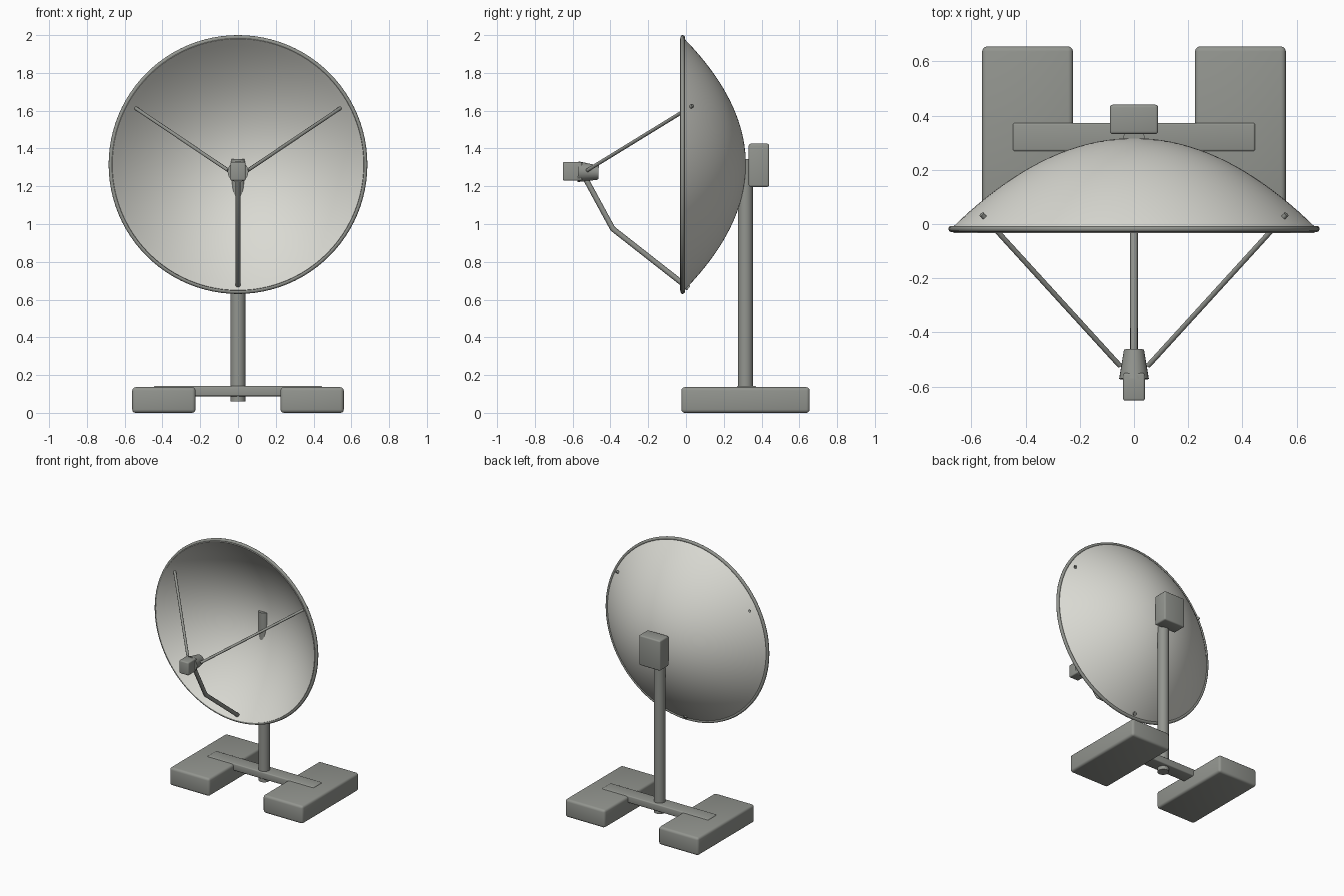
import bpy, bmesh, math
from mathutils import Vector

cube = bpy.data.objects.get("Cube")
if cube:
    bpy.data.objects.remove(cube, do_unlink=True)


def material(name, rgb):
    m = bpy.data.materials.new(name)
    m.use_nodes = True
    m.diffuse_color = (*rgb, 1)
    m.node_tree.nodes["Principled BSDF"].inputs["Base Color"].default_value = (*rgb, 1)
    return m


PALE = material("pale dish grey", (0.70, 0.70, 0.65))
GREY = material("metal grey", (0.29, 0.30, 0.275))


def finish(name, bm, mat, angle=40):
    bmesh.ops.recalc_face_normals(bm, faces=bm.faces)
    mesh = bpy.data.meshes.new(name)
    bm.to_mesh(mesh)
    bm.free()
    mesh.materials.append(mat)
    ob = bpy.data.objects.new(name, mesh)
    bpy.context.collection.objects.link(ob)
    bpy.ops.object.select_all(action="DESELECT")
    ob.select_set(True)
    bpy.context.view_layer.objects.active = ob
    bpy.ops.object.shade_smooth_by_angle(angle=math.radians(angle))
    return ob


def box(name, x, y, z, bevel):
    """Bevelled box from (min, max) pairs."""
    bm = bmesh.new()
    bmesh.ops.create_cube(bm, size=1)
    for v in bm.verts:
        v.co = [a + (b - a) * (c + 0.5) for (a, b), c in zip((x, y, z), v.co)]
    bmesh.ops.bevel(bm, geom=bm.edges[:], offset=bevel, segments=3,
                    profile=0.5, affect="EDGES")
    return finish(name, bm, GREY)


def rod(name, points, radii, sides=16):
    """Tube along points lying in one plane, with mitred joints."""
    pts = [Vector(p) for p in points]
    bm = bmesh.new()
    rings = []
    side = None
    for i, p in enumerate(pts):
        a = (p - pts[i - 1]).normalized() if i else None
        b = (pts[i + 1] - p).normalized() if i + 1 < len(pts) else None
        t = ((a or b) + (b or a)).normalized()
        if side is None:
            side = Vector((1, 0, 0)) if abs(t.x) < 0.01 else t.cross(Vector((0, 0, 1))).normalized()
        up = t.cross(side).normalized()
        stretch = 1 / t.dot(a or b)
        rings.append([bm.verts.new(p + radii[i] * (
            side * math.cos(k * math.tau / sides)
            + up * stretch * math.sin(k * math.tau / sides))) for k in range(sides)])
    for r0, r1 in zip(rings, rings[1:]):
        for k in range(sides):
            n = (k + 1) % sides
            bm.faces.new((r0[k], r0[n], r1[n], r1[k]))
    bm.faces.new(rings[0])
    bm.faces.new(rings[-1])
    return finish(name, bm, GREY)


def lathe(name, profile, mat, closed=False, sides=96, height=1.315):
    """Spin (radius, y) points about the horizontal dish axis."""
    bm = bmesh.new()
    vs = [bm.verts.new((r, y, height)) for r, y in profile]
    edges = [bm.edges.new(p) for p in zip(vs, vs[1:])]
    if closed:
        edges.append(bm.edges.new((vs[-1], vs[0])))
    bmesh.ops.spin(bm, geom=vs + edges, cent=(0, 0, height), axis=(0, 1, 0),
                   angle=math.tau, steps=sides, use_duplicate=False)
    bmesh.ops.remove_doubles(bm, verts=bm.verts, dist=0.0002)
    return finish(name, bm, mat)


# Parabolic reflector shell and rolled rim
RINGS, EDGE = 20, 0.672
radii = [EDGE * i / RINGS for i in range(RINGS + 1)]
outer = [(r, 0.317 - 0.735 * r * r) for r in radii]
inner = [(r * 0.99, 0.299 - 0.735 * r * r) for r in reversed(radii)]
lathe("dish_reflector", outer + inner, PALE)
lathe("dish_rim", [(0.673 + 0.012 * math.cos(k * math.tau / 10),
                    -0.018 + 0.012 * math.sin(k * math.tau / 10)) for k in range(10)],
      GREY, closed=True)

# Ballast blocks and crossbar
for label, s in (("left", 1), ("right", -1)):
    box(label + "_base_block", sorted((0.225 * s, 0.56 * s)), (-0.025, 0.655), (0, 0.136), 0.018)
box("base_crossbar", (-0.447, 0.447), (0.268, 0.373), (0.088, 0.142), 0.008)

# Mast and rear mount
rod("mast", [(0, 0.315, 0.06), (0, 0.315, 1.345)], [0.04, 0.04], 24)
box("rear_mount", (-0.089, 0.089), (0.332, 0.44), (1.197, 1.425), 0.01)

# Feed horn and receiver
rod("feed_horn", [(0, -0.572, 1.277), (0, -0.463, 1.272)], [0.055, 0.037], 24)
box("receiver_box", (-0.04, 0.04), (-0.652, -0.55), (1.23, 1.328), 0.008)

# Feed supports
for label, s in (("left", 1), ("right", -1)):
    rod(label + "_strut", [(0.562 * s, 0.036, 1.627), (0.052 * s, -0.523, 1.284)], [0.0095] * 2, 12)
rod("lower_arm", [(0, -0.54, 1.255), (0, -0.388, 0.975), (0, 0.014, 0.66)], [0.0145] * 3, 12)
